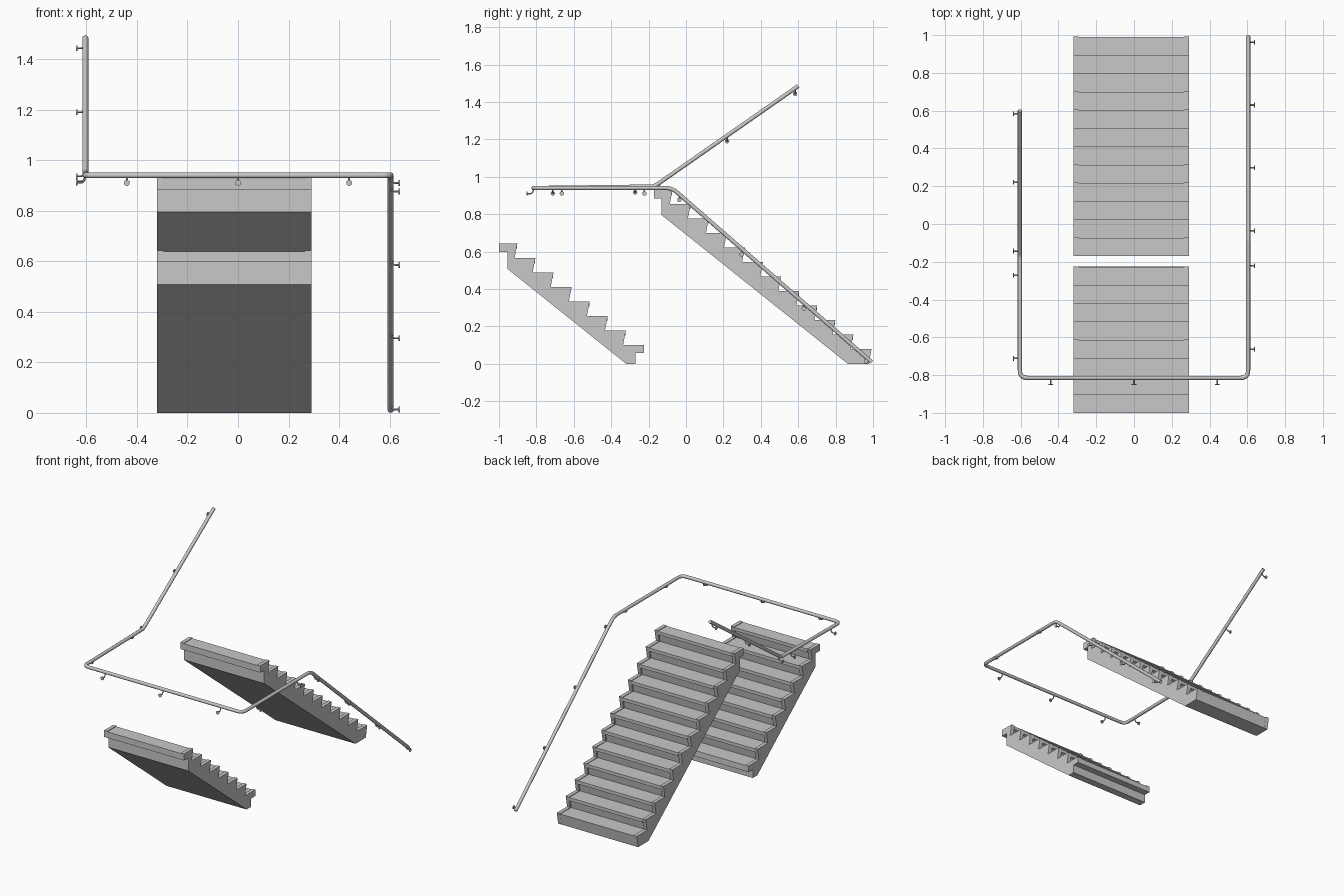
import bpy, bmesh, math
from mathutils import Vector

if "Cube" in bpy.data.objects:
    bpy.data.objects.remove(bpy.data.objects["Cube"])

RUN, RISE = 0.0967, 0.0775
X0, X1, RIM = -0.32, 0.29, 0.025

grey = bpy.data.materials.new("light grey")
grey.diffuse_color = (0.58, 0.58, 0.58, 1)
grey.use_nodes = True
grey.node_tree.nodes["Principled BSDF"].inputs["Base Color"].default_value = grey.diffuse_color


def add_object(name, bm):
    bmesh.ops.recalc_face_normals(bm, faces=bm.faces)
    me = bpy.data.meshes.new(name)
    bm.to_mesh(me)
    bm.free()
    ob = bpy.data.objects.new(name, me)
    bpy.context.collection.objects.link(ob)
    me.materials.append(grey)
    return ob


def prism(bm, profile, xa, xb):
    a = [bm.verts.new((xa, y, z)) for y, z in profile]
    b = [bm.verts.new((xb, y, z)) for y, z in profile]
    n = len(a)
    bm.faces.new(a)
    bm.faces.new(b[::-1])
    for i in range(n):
        j = (i + 1) % n
        bm.faces.new((a[i], b[i], b[j], a[j]))


def teeth(y, z, n, centre):
    """Stepped outline from the lowest nosing up to the last tread."""
    pts = []
    for i in range(n):
        yn, zn = y - i * RUN, z + i * RISE
        if centre:   # recessed riser under a thin lip, tread slightly sunk
            yn, zn = yn - 0.002, zn - 0.004
            if i > 0:
                pts += [(yn - 0.014, zn - 0.028), (yn, zn - 0.022)]
        pts.append((yn, zn))
        if i < n - 1:
            pts.append((y - (i + 1) * RUN - (0.024 if centre else 0.015), zn))
    return pts


def flight(name, y, z, n, bottom, top):
    bm = bmesh.new()
    for xa, xb, c in ((X0, X0 + RIM, False), (X0 + RIM, X1 - RIM, True), (X1 - RIM, X1, False)):
        t = list(top)
        if c:
            t[0] = (t[0][0], t[0][1] - 0.004)
        prism(bm, bottom + teeth(y, z, n, c) + t, xa, xb)
    return add_object(name, bm)


# Stair flights: bottom corner points, steps, then back and sloping underside
flight("upper_flight", 0.992, 0.08, 12, [(0.865, 0), (0.978, 0)],
       [(-0.17, 0.9325), (-0.17, 0.885), (-0.13, 0.885), (-0.13, 0.795)])
flight("lower_flight", -0.225, 0.10, 8, [(-0.32, 0), (-0.27, 0), (-0.27, 0.057), (-0.225, 0.057)],
       [(-1.0, 0.6425), (-1.0, 0.597), (-0.955, 0.597), (-0.955, 0.508)])


def fillet(corners, radii, steps=6):
    """Round the inner corners of a path."""
    out = [corners[0]]
    for i in range(1, len(corners) - 1):
        p, r = corners[i], radii[i - 1]
        a = p + (corners[i - 1] - p).normalized() * r
        b = p + (corners[i + 1] - p).normalized() * r
        for k in range(steps + 1):
            t = k / steps
            out.append(a * (1 - t) ** 2 + p * 2 * t * (1 - t) + b * t * t)
    return out + [corners[-1]]


def tube(name, pts, radius, res):
    cu = bpy.data.curves.new(name, 'CURVE')
    cu.dimensions = '3D'
    cu.bevel_depth = radius
    cu.bevel_resolution = res
    cu.use_fill_caps = True
    sp = cu.splines.new('POLY')
    sp.points.add(len(pts) - 1)
    for q, p in zip(sp.points, pts):
        q.co = (*p, 1)
    tmp = bpy.data.objects.new(name + "_path", cu)
    bpy.context.collection.objects.link(tmp)
    me = bpy.data.meshes.new_from_object(tmp.evaluated_get(bpy.context.evaluated_depsgraph_get()))
    bpy.data.objects.remove(tmp)
    me.materials.clear()
    me.materials.append(grey)
    ob = bpy.data.objects.new(name, me)
    bpy.context.collection.objects.link(ob)
    bpy.ops.object.select_all(action='DESELECT')
    ob.select_set(True)
    bpy.context.view_layer.objects.active = ob
    bpy.ops.object.shade_smooth_by_angle(angle=math.radians(40))
    return ob


# Continuous handrail
XR, YF = 0.604, -0.815
path = [Vector(p) for p in ((XR, 0.993, 0.009), (XR, -0.075, 0.94), (XR, YF, 0.94),
                            (-XR, YF, 0.94), (-XR, -0.17, 0.948), (-XR, 0.6, 1.485))]
tube("handrail", fillet(path, (0.035, 0.04, 0.04, 0.02)), 0.0115, 3)


def bracket(name, p, out):
    """Bent arm under the rail ending in a round wall plate."""
    down = Vector((0, 0, -1))
    end = p + out * 0.032 + down * 0.03
    arm = fillet([p + down * 0.006, p + down * 0.03 + out * 0.006, end], (0.012,), 4)
    tube(name + "_arm", arm, 0.004, 1)
    tube(name + "_plate", [end, end + out * 0.005], 0.012, 3)


def rail_z(y, a, b):
    return a.z + (b.z - a.z) * (y - a.y) / (b.y - a.y)


# Brackets along each run of the rail
for i, y in enumerate((0.963, 0.63, 0.297, -0.036, -0.222, -0.664)):
    z = rail_z(y, path[0], path[1]) if y > -0.075 else 0.94
    bracket(f"right_bracket_{i}", Vector((XR, y, max(z, 0.043))), Vector((1, 0, 0)))
for i, x in enumerate((-0.44, 0, 0.44)):
    bracket(f"front_bracket_{i}", Vector((x, YF, 0.94)), Vector((0, -1, 0)))
for i, y in enumerate((0.583, 0.22, -0.143, -0.272, -0.712)):
    z = rail_z(y, path[4], path[5]) if y > -0.17 else rail_z(y, path[3], path[4])
    bracket(f"left_bracket_{i}", Vector((-XR, y, z)), Vector((-1, 0, 0)))
